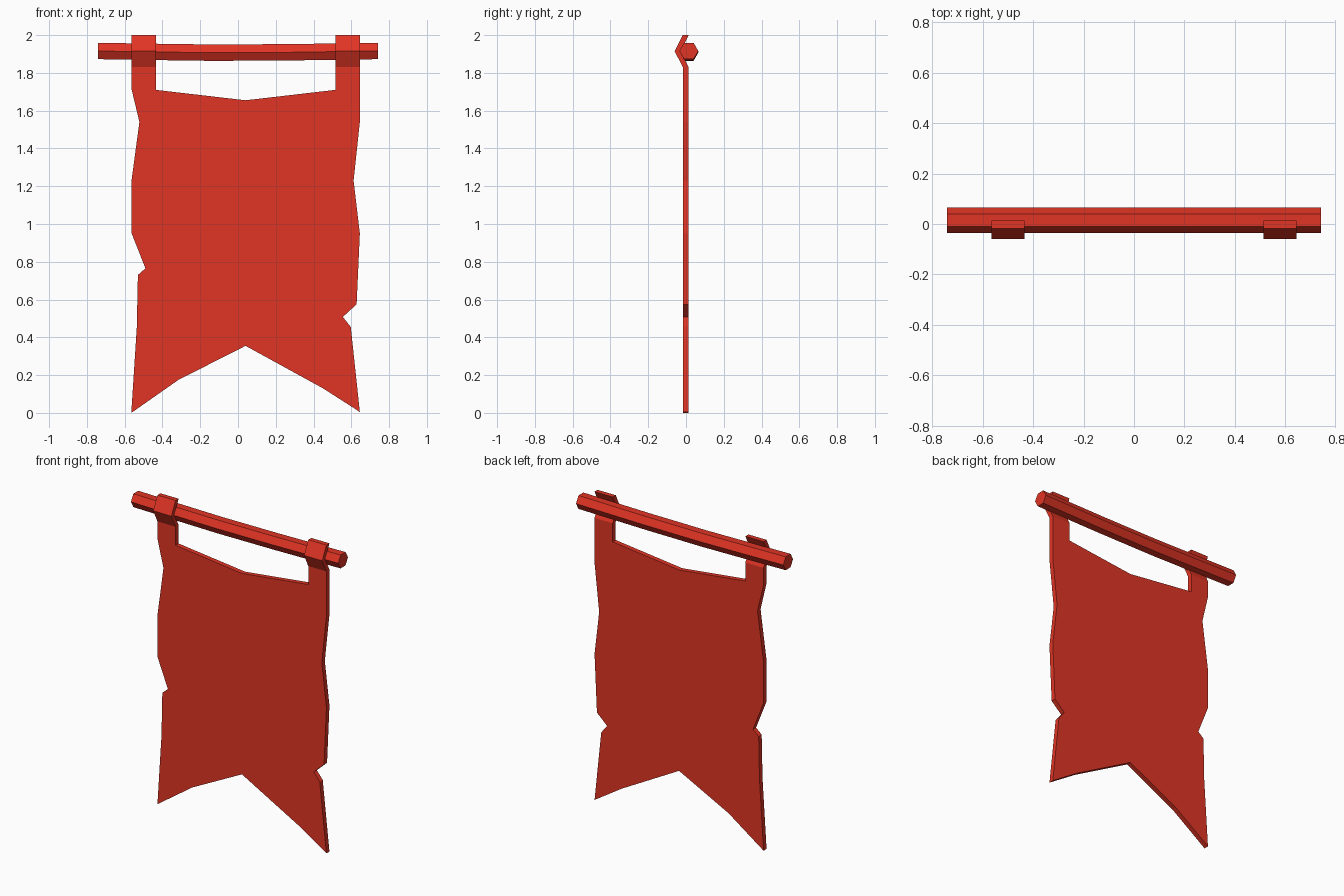
import bpy, math

if "Cube" in bpy.data.objects:
    bpy.data.objects.remove(bpy.data.objects["Cube"])

red = bpy.data.materials.new("red_cloth")
red.diffuse_color = (0.75, 0.035, 0.018, 1)
red.use_nodes = True
red.node_tree.nodes["Principled BSDF"].inputs["Base Color"].default_value = red.diffuse_color


def make_object(name, verts, faces):
    mesh = bpy.data.meshes.new(name)
    mesh.from_pydata(verts, [], faces)
    mesh.update()
    mesh.materials.append(red)
    obj = bpy.data.objects.new(name, mesh)
    bpy.context.collection.objects.link(obj)
    return obj


# Banner: ragged outline (x, z), counter-clockwise seen from the front
FRONT, THICK, STRAP_Z = -0.017, 0.031, 1.83
outline = [
    (-0.565, STRAP_Z), (-0.565, 1.72), (-0.522, 1.54), (-0.565, 1.22),
    (-0.565, 0.955), (-0.49, 0.765), (-0.53, 0.73), (-0.536, 0.45),
    (-0.565, 0.0), (-0.315, 0.175), (0.04, 0.355), (0.45, 0.13),
    (0.645, 0.005), (0.597, 0.455), (0.555, 0.508), (0.628, 0.575),
    (0.645, 0.95), (0.612, 1.23), (0.645, 1.54), (0.645, STRAP_Z),
    (0.515, STRAP_Z), (0.515, 1.71), (0.04, 1.655), (-0.435, 1.71),
    (-0.435, STRAP_Z)]
verts = [(x, FRONT, z) for x, z in outline]
faces = [list(range(len(verts)))]

# Hanging straps: continue the sheet upward, bent forward around the pole
for left, right in ((0, len(outline) - 1), (20, 19)):
    for y, z in ((-0.06, 1.915), (FRONT, 2.0)):
        n = len(verts)
        verts += [(verts[left][0], y, z), (verts[right][0], y, z)]
        faces.append([left, right, n + 1, n])
        left, right = n, n + 1

# Give the sheet its thickness: back copy plus a rim along open edges
n = len(verts)
edges = {(f[i - 1], f[i]) for f in faces for i in range(len(f))}
rim = [[b, a, a + n, b + n] for a, b in sorted(edges) if (b, a) not in edges]
back = [[i + n for i in reversed(f)] for f in faces]
verts += [(x, y + THICK, z) for x, y, z in verts]
make_object("banner", verts, faces + back + rim)

# Pole: six-sided, sagging slightly in the middle
path = [(-0.742, 1.916), (-0.43, 1.911), (-0.14, 1.907), (0.27, 1.909), (0.742, 1.916)]
SIDES, R = 6, 0.05
verts = [(x, 0.015 + R * math.cos(math.tau * k / SIDES), z + R * math.sin(math.tau * k / SIDES))
         for x, z in path for k in range(SIDES)]
faces = [[r * SIDES + k, r * SIDES + (k + 1) % SIDES,
          (r + 1) * SIDES + (k + 1) % SIDES, (r + 1) * SIDES + k][::-1]
         for r in range(len(path) - 1) for k in range(SIDES)]
last = (len(path) - 1) * SIDES
faces += [list(range(SIDES))[::-1], list(range(last, last + SIDES))]
make_object("pole", verts, faces)
